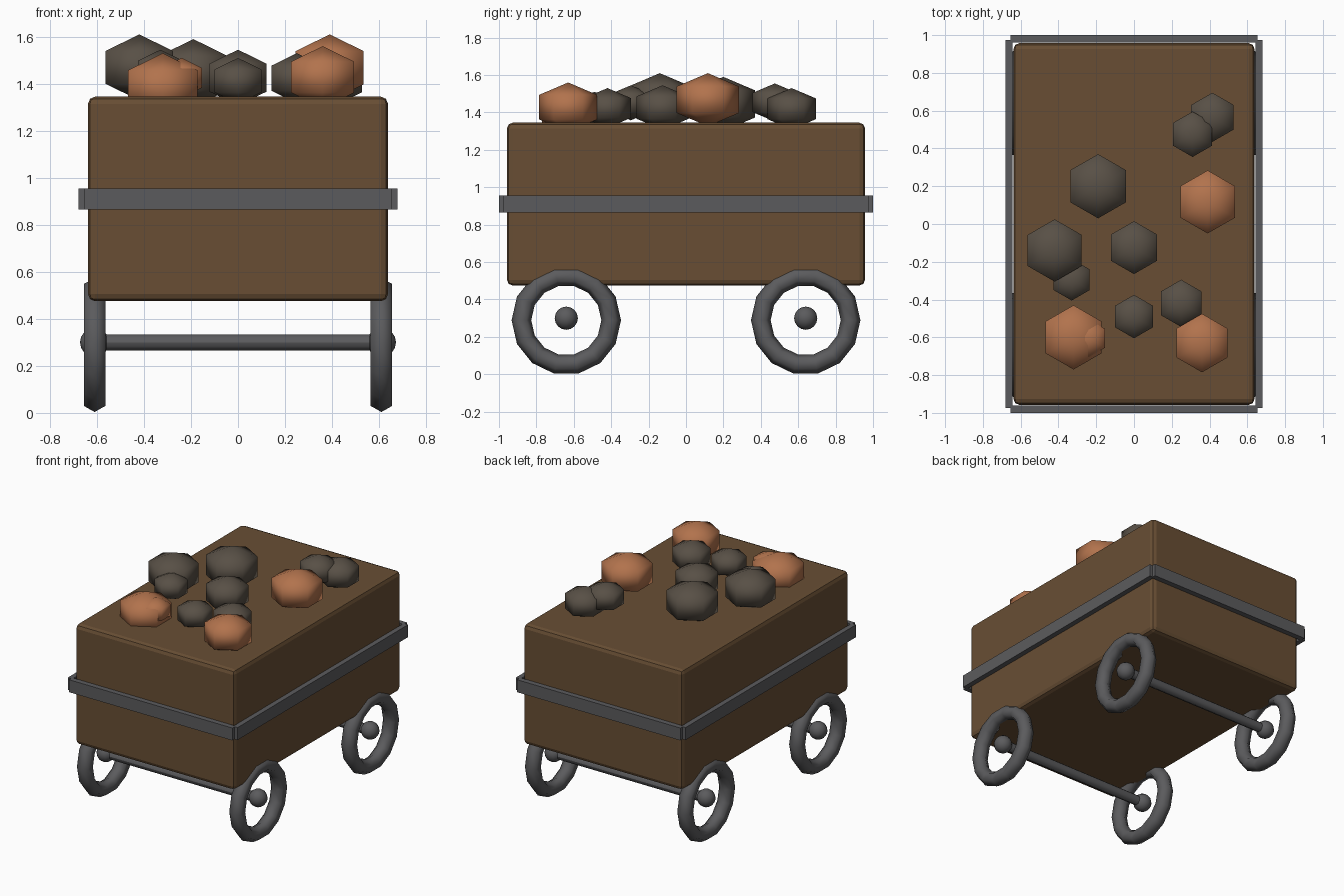
import bpy
from math import pi

if "Cube" in bpy.data.objects:
    bpy.data.objects.remove(bpy.data.objects["Cube"], do_unlink=True)


def material(name, rgb):
    m = bpy.data.materials.new(name)
    m.use_nodes = True
    m.diffuse_color = (*rgb, 1)
    m.node_tree.nodes["Principled BSDF"].inputs["Base Color"].default_value = (*rgb, 1)
    return m


wood = material("brown wood", (0.138, 0.076, 0.034))
iron = material("grey iron", (0.105, 0.105, 0.11))
stone = material("dark stone", (0.098, 0.08, 0.061))
copper = material("copper ore", (0.445, 0.171, 0.074))


def finish(name, mat, smooth=False):
    ob = bpy.context.object
    ob.name = name
    ob.data.materials.append(mat)
    if smooth:
        bpy.ops.object.shade_smooth()
    return ob


def box(name, mat, center, size):
    bpy.ops.mesh.primitive_cube_add(size=1, location=center)
    bpy.context.object.scale = size
    bpy.ops.object.transform_apply(location=False, rotation=False, scale=True)
    return finish(name, mat)


# Bevelled cart body
body = box("cart_body", wood, (0, 0, 0.91), (1.276, 1.914, 0.87))
bevel = body.modifiers.new("Bevel", "BEVEL")
bevel.width = 0.03
bevel.segments = 2

# Iron band around the body
for s, side, end in ((1, "left", "back"), (-1, "right", "front")):
    box(f"{side}_band", iron, (s * 0.661, 0, 0.91), (0.036, 1.95, 0.09))
    box(f"{end}_band", iron, (0, s * 0.981, 0.91), (1.31, 0.038, 0.09))

# Axles, wheels and hubs
for y, end in ((-0.64, "front"), (0.64, "back")):
    bpy.ops.mesh.primitive_cylinder_add(vertices=12, radius=0.034, depth=1.22,
                                        location=(0, y, 0.3), rotation=(0, pi / 2, 0))
    finish(f"{end}_axle", iron)
    bpy.ops.object.shade_smooth_by_angle()
    for x, side in ((0.61, "left"), (-0.61, "right")):
        bpy.ops.mesh.primitive_torus_add(major_segments=14, minor_segments=6,
                                         major_radius=0.24, minor_radius=0.0525,
                                         location=(x, y, 0.289), rotation=(pi / 2, 0, pi / 2))
        finish(f"{end}_{side}_wheel", iron, True)
        bpy.ops.mesh.primitive_uv_sphere_add(segments=12, ring_count=8, radius=0.062,
                                             location=(x, y, 0.3))
        finish(f"{end}_{side}_hub", iron, True)


# Six-sided ore lumps: x, y, ring radius, peak height
def lump(name, mat, x, y, r, top):
    half = r * 0.85
    bpy.ops.mesh.primitive_uv_sphere_add(segments=6, ring_count=3, radius=1,
                                         location=(x, y, top - half))
    bpy.context.object.scale = (r * 1.155, r * 1.155, half)
    finish(name, mat, True)


stones = ((-0.42, -0.14, 0.165, 1.61), (-0.33, -0.295, 0.11, 1.545),
          (-0.19, 0.2, 0.17, 1.59), (0, -0.125, 0.14, 1.545),
          (0, -0.49, 0.115, 1.51), (0.25, -0.42, 0.125, 1.53),
          (0.31, 0.475, 0.12, 1.555), (0.415, 0.565, 0.13, 1.53))
ores = ((0.36, -0.63, 0.155, 1.56), (0.39, 0.117, 0.167, 1.61),
        (-0.32, -0.6, 0.17, 1.53), (-0.24, -0.605, 0.1, 1.51))
for i, p in enumerate(stones):
    lump(f"stone_lump_{i + 1}", stone, *p)
for i, p in enumerate(ores):
    lump(f"copper_lump_{i + 1}", copper, *p)
